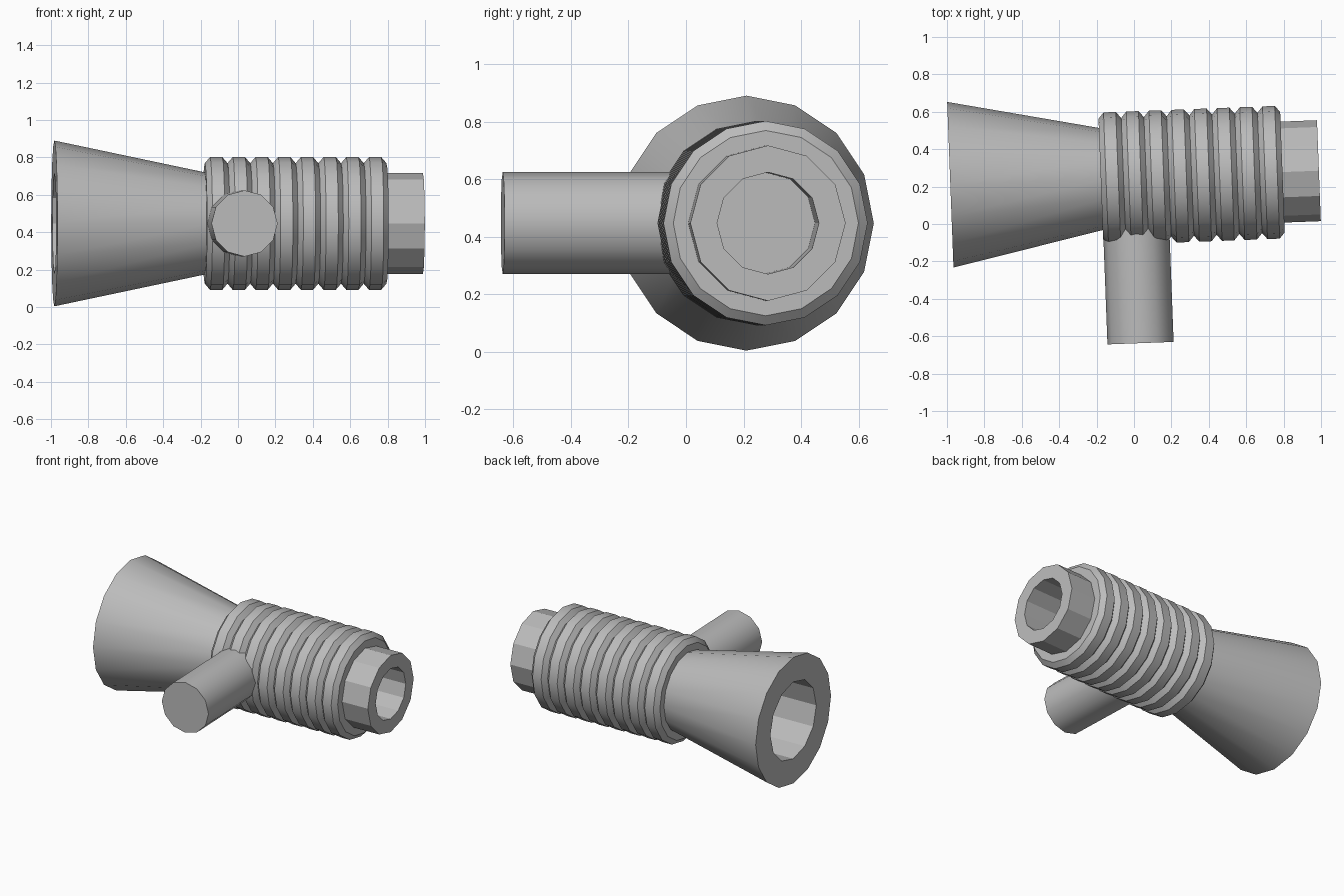
import bpy, bmesh
from math import cos, sin, tau, atan2
from mathutils import Matrix, Vector

cube = bpy.data.objects.get("Cube")
if cube:
    bpy.data.objects.remove(cube)

grey = bpy.data.materials.new("mid_grey")
grey.use_nodes = True
GREY = (0.5, 0.5, 0.5, 1)
grey.diffuse_color = GREY
grey.node_tree.nodes["Principled BSDF"].inputs["Base Color"].default_value = GREY

# The whole model is turned slightly about z; +x of this frame is the barrel axis
TILT = atan2(0.075, 1.971)
FRAME = Matrix.Translation((-0.982, 0.21, 0.447)) @ Matrix.Rotation(TILT, 4, "Z")
ALONG_HANDLE = Matrix.Rotation(-tau / 4, 4, "Z")


def lathe(name, profile, sides, turn=Matrix()):
    """Solid of revolution about local x, from (distance, radius) points, capped at both ends."""
    bm = bmesh.new()
    rings = [[bm.verts.new((t, r * sin(tau * i / sides), r * cos(tau * i / sides)))
              for i in range(sides)] for t, r in profile]
    for a, b in zip(rings, rings[1:]):
        for i in range(sides):
            j = (i + 1) % sides
            bm.faces.new((a[i], a[j], b[j], b[i]))
    bm.faces.new(rings[0])
    bm.faces.new(rings[-1])
    bmesh.ops.recalc_face_normals(bm, faces=bm.faces)
    mesh = bpy.data.meshes.new(name)
    bm.to_mesh(mesh)
    bm.free()
    mesh.materials.append(grey)
    obj = bpy.data.objects.new(name, mesh)
    obj.matrix_world = FRAME @ turn
    bpy.context.collection.objects.link(obj)
    return obj


def bore(obj, start, end, radius):
    """Cut a twelve-sided blind hole along the axis."""
    cutter = lathe(obj.name + "_cutter", [(start, radius), (end, radius)], 12)
    mod = obj.modifiers.new("bore", "BOOLEAN")
    mod.operation, mod.solver, mod.object = "DIFFERENCE", "EXACT", cutter
    bpy.context.view_layer.objects.active = obj
    bpy.ops.object.modifier_apply(modifier=mod.name)
    bpy.data.objects.remove(cutter)


def smooth(obj, degrees):
    bpy.ops.object.select_all(action="DESELECT")
    obj.select_set(True)
    bpy.context.view_layer.objects.active = obj
    bpy.ops.object.shade_smooth_by_angle(angle=tau * degrees / 360)


# Flared bell with a wide bore
bell = lathe("flared_bell", [(0, 0.443), (0.83, 0.268)], 16)
bore(bell, -0.1, 0.6, 0.27)
smooth(bell, 25)

# Ribbed grip: eight chamfered rings meeting in sharp valleys
RIBS, START, PITCH = 8, 0.805, 0.1215
ribs = []
for k in range(RIBS):
    t = START + k * PITCH
    ribs += [(t, 0.322), (t + 0.028, 0.355), (t + PITCH - 0.028, 0.355)]
end = START + RIBS * PITCH
grip = lathe("ribbed_grip", ribs + [(end, 0.322)], 16)
bore(grip, 1.62, 2.1, 0.177)
smooth(grip, 25)

# Nozzle with a narrow bore
nozzle = lathe("nozzle", [(end - 0.02, 0.27), (1.972, 0.27)], 12)
bore(nozzle, 1.6, 2.1, 0.177)
smooth(nozzle, 25)

# Side handle, square to the barrel
foot = FRAME.inverted() @ Vector((0.035, -0.637, 0.447))
handle = lathe("side_handle", [(0.15, 0.177), (-foot.y, 0.177)], 12,
               Matrix.Translation((foot.x, 0, 0)) @ ALONG_HANDLE)
smooth(handle, 31)
